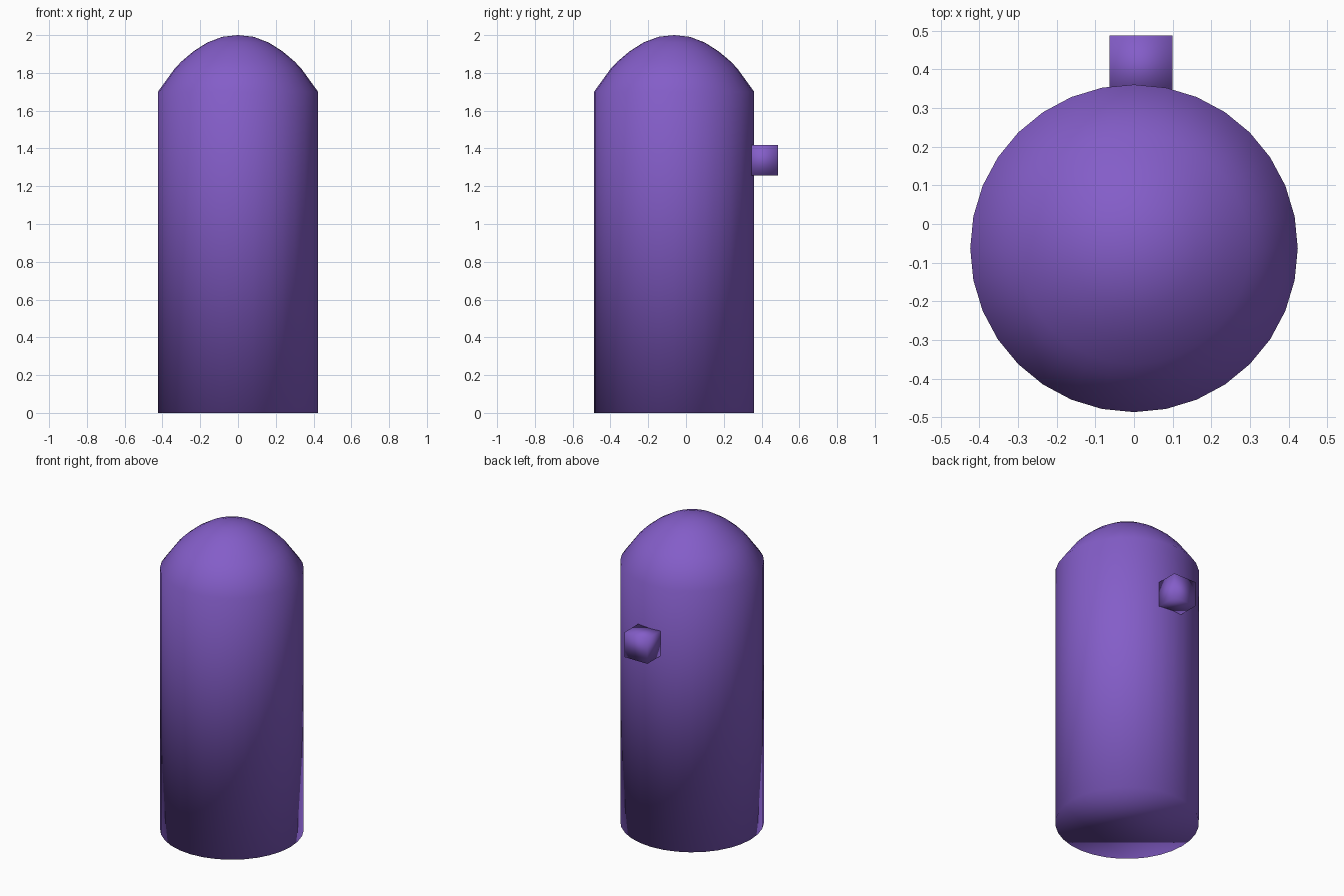
import bpy, bmesh, math

if "Cube" in bpy.data.objects:
    bpy.data.objects.remove(bpy.data.objects["Cube"])

purple = bpy.data.materials.new("purple")
purple.diffuse_color = (0.23, 0.11, 0.58, 1)
purple.use_nodes = True
purple.node_tree.nodes["Principled BSDF"].inputs["Base Color"].default_value = purple.diffuse_color


def finish(name, bm):
    bmesh.ops.recalc_face_normals(bm, faces=bm.faces[:])
    for f in bm.faces:
        f.smooth = True
    me = bpy.data.meshes.new(name)
    bm.to_mesh(me)
    bm.free()
    me.materials.append(purple)
    ob = bpy.data.objects.new(name, me)
    bpy.context.collection.objects.link(ob)
    return ob


# Capsule body: straight wall with a shouldered dome, closed underneath
SIDES = 32
CENTRE_Y = -0.063
profile = [(0.424, 0), (0.424, 1.70), (0.335, 1.823), (0.30, 1.86),
           (0.236, 1.914), (0.162, 1.961), (0.083, 1.991)]
bm = bmesh.new()
rings = []
for r, z in profile:
    rings.append([bm.verts.new((r * math.cos(2 * math.pi * i / SIDES),
                                CENTRE_Y + r * math.sin(2 * math.pi * i / SIDES), z))
                  for i in range(SIDES)])
for low, high in zip(rings, rings[1:]):
    for i in range(SIDES):
        j = (i + 1) % SIDES
        bm.faces.new((low[i], low[j], high[j], high[i]))
tip = bm.verts.new((0, CENTRE_Y, 2.0))
for i in range(SIDES):
    bm.faces.new((rings[-1][i], rings[-1][(i + 1) % SIDES], tip))
bm.faces.new(rings[0][::-1])
finish("body", bm)

# Small block on the back
bm = bmesh.new()
bmesh.ops.create_cube(bm, size=0.163)
finish("back_block", bm).location = (0.018, 0.4065, 1.338)
